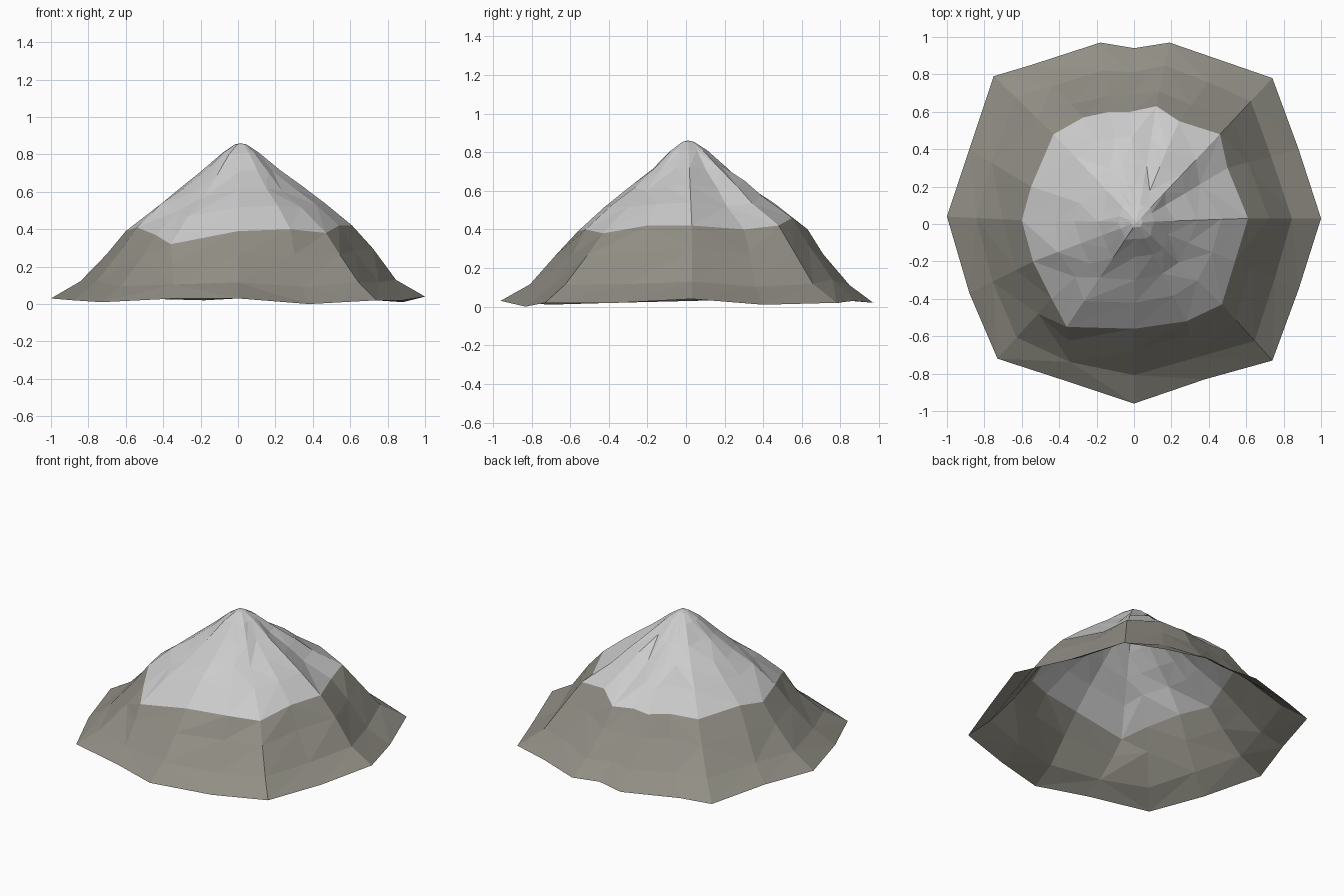
import bpy, random
from mathutils import Vector

if "Cube" in bpy.data.objects:
    bpy.data.objects.remove(bpy.data.objects["Cube"])

random.seed(4)

# Foot of the mountain and matching points on the snow line
FOOT = [(1, .03, .04), (.88, .40, .01), (.74, .78, .02), (.48, .87, .03), (.19, .97, .02), (0, .94, .03),
        (-.18, .97, .02), (-.55, .85, .03), (-.75, .79, .02), (-.88, .40, .04), (-1, .04, .03),
        (-.88, -.37, .02), (-.73, -.72, .01), (-.33, -.85, .03), (0, -.96, .03), (.38, -.83, 0),
        (.74, -.73, .02), (.88, -.35, .02)]
SNOW = [(.61, .03, .42), (.50, .30, .40), (.46, .48, .42), (.24, .55, .46), (.12, .63, .40), (-.02, .60, .41),
        (-.13, .60, .40), (-.27, .57, .43), (-.43, .48, .40), (-.55, .20, .42), (-.60, .02, .39),
        (-.54, -.20, .41), (-.44, -.40, .37), (-.36, -.55, .32), (0, -.56, .39), (.28, -.52, .40),
        (.47, -.43, .38), (.54, -.20, .42)]
PEAK = Vector((.015, .01, .86))
foot = [Vector(p) for p in FOOT]
snow = [Vector(p) for p in SNOW]


def ring_between(inner, outer, out, drop, jitter):
    """Ring part-way outwards; out = plan fraction, drop = height fraction kept."""
    ring = []
    for a, b in zip(inner, outer):
        p = a.lerp(b, out + random.uniform(-jitter, jitter))
        p.z = b.z + (a.z - b.z) * drop + random.uniform(-jitter, jitter) * .2
        ring.append(p)
    return ring


def shell(name, rings, tip, color):
    """Faceted open skin through the rings, from bottom to top."""
    n = len(rings[0])
    verts = [p for ring in rings for p in ring]
    faces = []
    for r in range(len(rings) - 1):
        for i in range(n):
            j = (i + 1) % n
            a, b, c, d = r * n + i, r * n + j, (r + 1) * n + j, (r + 1) * n + i
            if random.random() < .5:
                faces += [(a, b, c), (a, c, d)]
            else:
                faces += [(a, b, d), (b, c, d)]
    if tip:
        verts.append(tip)
        top = (len(rings) - 1) * n
        faces += [(top + i, top + (i + 1) % n, len(verts) - 1) for i in range(n)]
    mesh = bpy.data.meshes.new(name)
    mesh.from_pydata(verts, [], faces)
    mat = bpy.data.materials.new(name)
    mat.diffuse_color = color
    mat.use_nodes = True
    mat.node_tree.nodes["Principled BSDF"].inputs["Base Color"].default_value = mat.diffuse_color
    mesh.materials.append(mat)
    obj = bpy.data.objects.new(name, mesh)
    bpy.context.collection.objects.link(obj)


# Rock skirt: steep below the snow, flaring out at the foot
rock_rings = [foot] + [ring_between(snow, foot, u, h, .035)
                       for u, h in ((.62, .25), (.26, .67))] + [snow]
shell("rock_slope", rock_rings, None, (.28, .27, .23, 1))

# Snow cap: shoulders narrowing to the peak
peak_ring = [PEAK] * len(snow)
snow_rings = [snow] + [ring_between(peak_ring, snow, s, h, j)
                       for s, h, j in ((.73, .27, .04), (.52, .47, .03), (.33, .68, .02),
                                       (.16, .89, .01), (.05, .985, .004))]
shell("snow_cap", snow_rings, PEAK, (.8, .8, .8, 1))
